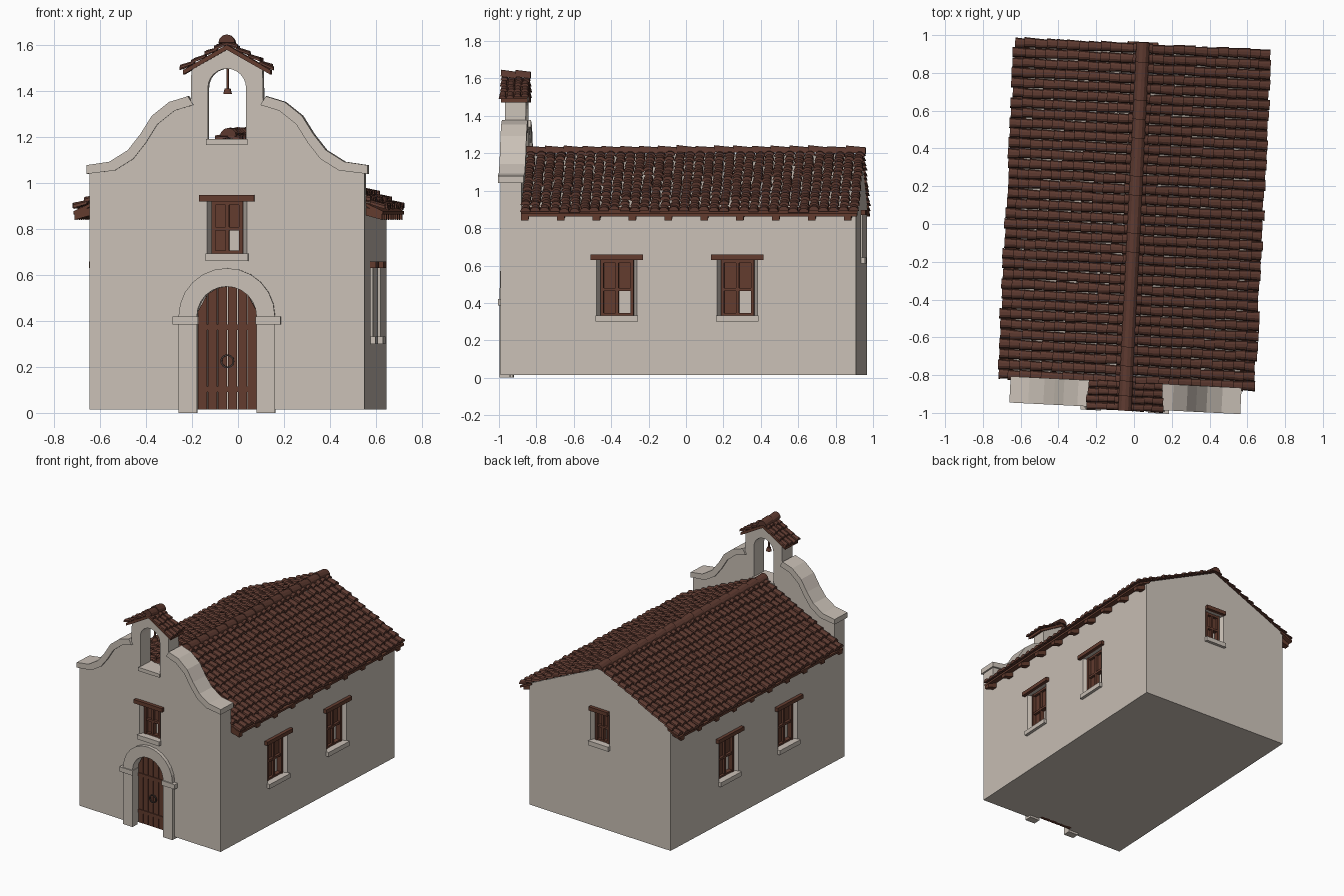
import bpy, bmesh, math, random
from mathutils import Matrix, Vector

random.seed(4)
if "Cube" in bpy.data.objects:
    bpy.data.objects.remove(bpy.data.objects["Cube"], do_unlink=True)

TURN = Matrix.Rotation(math.radians(-2.86), 4, 'Z')   # whole chapel sits slightly turned
IDENT = Matrix.Identity(4)
FRONT, INNER, BACK = -0.962, -0.85, 0.94
HALF, APEX, PITCH = 0.6, 1.195, 0.47


def material(name, rgb):
    m = bpy.data.materials.new(name)
    m.use_nodes = True
    m.diffuse_color = (*rgb, 1)
    m.node_tree.nodes["Principled BSDF"].inputs["Base Color"].default_value = (*rgb, 1)
    return m


PLASTER = material("plaster", (0.59, 0.53, 0.47))
TILE = material("roof tile", (0.105, 0.04, 0.028))
WOOD = material("wood", (0.125, 0.045, 0.028))
IRON = material("iron", (0.06, 0.04, 0.035))


def finish(name, bm, mat):
    bmesh.ops.recalc_face_normals(bm, faces=bm.faces)
    bm.transform(TURN)
    me = bpy.data.meshes.new(name)
    bm.to_mesh(me)
    bm.free()
    me.materials.append(mat)
    ob = bpy.data.objects.new(name, me)
    bpy.context.scene.collection.objects.link(ob)
    return ob


def loft(bm, a, b, M=IDENT):
    """Closed solid between two matching outlines."""
    va = [bm.verts.new(M @ Vector(p)) for p in a]
    vb = [bm.verts.new(M @ Vector(p)) for p in b]
    bm.faces.new(va)
    bm.faces.new(vb[::-1])
    n = len(va)
    for i in range(n):
        bm.faces.new((va[i], vb[i], vb[(i + 1) % n], va[(i + 1) % n]))


def prism(bm, outline, y0, y1, M=IDENT):
    loft(bm, [(x, y0, z) for x, z in outline], [(x, y1, z) for x, z in outline], M)


def box(bm, x0, x1, y0, y1, z0, z1, M=IDENT):
    prism(bm, [(x0, z0), (x1, z0), (x1, z1), (x0, z1)], y0, y1, M)


def arc(r, zc, n=12):
    return [(r * math.cos(math.pi * i / n), zc + r * math.sin(math.pi * i / n)) for i in range(n + 1)]


def mirrored(half):
    """Outline from its right half, running bottom to top."""
    return half + [(-x, z) for x, z in reversed(half) if x > 0]


def cut(ob, cutter):
    mod = ob.modifiers.new("openings", 'BOOLEAN')
    mod.operation, mod.object, mod.solver = 'DIFFERENCE', cutter, 'EXACT'
    dg = bpy.context.evaluated_depsgraph_get()
    me = bpy.data.meshes.new_from_object(ob.evaluated_get(dg))
    ob.modifiers.clear()
    ob.data = me
    bpy.data.objects.remove(cutter, do_unlink=True)


# Window places: matrix with the wall plane at y = 0, half width, sill, head, lintel half width
def place(x, y, angle):
    return Matrix.Translation((x, y, 0)) @ Matrix.Rotation(math.radians(angle), 4, 'Z')


windows = {"front": (place(0, FRONT, 0), 0.068, 0.69, 0.92, 0.12),
           "back": (place(0, BACK, 180), 0.06, 0.64, 0.87, 0.08)}
for side, label in ((1, "left"), (-1, "right")):
    for y, spot in ((-0.34, "front"), (0.305, "rear")):
        windows[f"{label}_{spot}"] = (place(side * HALF, y, side * 90), 0.088, 0.33, 0.63, 0.14)


def window_hole(bm, M, w, z0, z1):
    ring = lambda y, k: [(-k, y, z0), (k, y, z0), (k, y, z1), (-k, y, z1)]
    loft(bm, ring(-0.03, w + 0.03), ring(0.06, w), M)


# Facade with stepped curve, bell arch, door niche
shoulder = [(0.6, 1.07), (0.5, 1.085), (0.42, 1.135), (0.365, 1.205),
            (0.315, 1.285), (0.24, 1.345), (0.158, 1.37)]
facade = bmesh.new()
prism(facade, mirrored([(HALF, 0.015)] + [(x, z - 0.012) for x, z in shoulder]
                       + [(0.155, 1.5), (0, 1.59)]), FRONT, INNER)
facade = finish("facade", facade, PLASTER)
holes = bmesh.new()
prism(holes, [(-0.083, 1.17), (0.083, 1.17)] + arc(0.083, 1.415), -1.1, -0.7)
prism(holes, [(-0.13, -0.1), (0.13, -0.1)] + arc(0.13, 0.42), -1.1, -0.9)
window_hole(holes, *windows["front"][:4])
cut(facade, finish("facade_cutter", holes, PLASTER))

# Nave with gable
nave = bmesh.new()
prism(nave, mirrored([(HALF, 0.015), (HALF, APEX - PITCH * HALF), (0, APEX)]), INNER - 0.01, BACK)
nave = finish("nave_walls", nave, PLASTER)
holes = bmesh.new()
for key, spec in windows.items():
    if key != "front":
        window_hole(holes, *spec[:4])
cut(nave, finish("nave_cutter", holes, PLASTER))

# Moulding along the facade shoulders, bell arch sill
trim = bmesh.new()
for s in (1, -1):
    top = [(s * (x + 0.012), z + 0.008) for x, z in shoulder]
    low = [(s * (x - 0.012), z - 0.03) for x, z in shoulder]
    low[0] = (s * (HALF + 0.012), low[0][1])
    prism(trim, top + low[::-1], FRONT - 0.015, INNER + 0.012)
box(trim, -0.09, 0.09, FRONT - 0.015, INNER + 0.01, 1.165, 1.192)
finish("facade_moulding", trim, PLASTER)

# Door surround: posts, capitals, arch
surround = bmesh.new()
for s in (1, -1):
    box(surround, s * 0.13, s * 0.21, FRONT - 0.025, FRONT + 0.03, 0, 0.39)
    box(surround, s * 0.125, s * 0.235, FRONT - 0.033, FRONT + 0.03, 0.385, 0.42)
prism(surround, arc(0.21, 0.42) + arc(0.13, 0.42)[::-1], FRONT - 0.025, FRONT + 0.03)
finish("door_surround", surround, PLASTER)

# Planked door with cross rails and ring
door = bmesh.new()
planks = 6
step = 0.26 / planks
rise = lambda x: 0.42 + math.sqrt(max(0, 0.13 ** 2 - x * x))
for i in range(planks):
    a, b = -0.13 + i * step + 0.002, -0.13 + (i + 1) * step - 0.002
    prism(door, [(a, 0.015), (b, 0.015), (b, rise(b)), (a, rise(a))], -0.925, -0.895)
for z in (0.09, 0.36):
    box(door, -0.125, 0.125, -0.931, -0.92, z, z + 0.025)
finish("door", door, WOOD)
ring = bmesh.new()
outer = [(x, z) for x, z in arc(0.03, 0.225)] + [(-x, 0.45 - z) for x, z in arc(0.03, 0.225)[1:-1]]
for i, (x, z) in enumerate(outer):
    x2, z2 = outer[(i + 1) % len(outer)]
    inner = lambda px, pz: (px * 0.75, 0.225 + (pz - 0.225) * 0.75)
    prism(ring, [(x, z), (x2, z2), inner(x2, z2), inner(x, z)], -0.935, -0.925)
finish("door_ring", ring, IRON)

# Windows: wooden frame, bars, upper panels, lintel and plaster sill
for key, (M, w, z0, z1, lw) in windows.items():
    bm = bmesh.new()
    bar = 0.016
    for s in (1, -1):
        box(bm, s * (w - bar), s * w, 0.022, 0.058, z0, z1, M)
    box(bm, -bar / 2, bar / 2, 0.028, 0.058, z0, z1, M)
    for z in (z0, z0 + (z1 - z0) * 0.45, z1 - bar):
        box(bm, -w, w, 0.026, 0.058, z, z + bar, M)
    box(bm, -w, w, 0.045, 0.058, z0 + (z1 - z0) * 0.45, z1, M)
    box(bm, -w, -bar / 2, 0.045, 0.058, z0, z1, M)
    finish(key + "_window", bm, WOOD)
    bm = bmesh.new()
    box(bm, -lw, lw, -0.025, 0.03, z1, z1 + 0.028, M)
    finish(key + "_lintel", bm, WOOD)
    bm = bmesh.new()
    box(bm, -w - 0.025, w + 0.025, -0.022, 0.03, z0 - 0.03, z0 + 0.003, M)
    finish(key + "_sill", bm, PLASTER)


def tile_roof(name, half, apex, pitch, y0, y1, cols, rows):
    """Both slopes of overlapping barrel tiles plus a line of ridge caps."""
    bm = bmesh.new()
    gap, run = (y1 - y0) / cols, half / rows
    for s in (1, -1):
        for c in range(cols):
            for r in range(rows):
                yc = y0 + (c + 0.5) * gap + random.uniform(-0.003, 0.003)
                up = max(0, (r - 0.15) * run)
                down = (r + 1) * run + random.uniform(-0.007, 0.007)
                lift = random.uniform(0.007, 0.016)
                ends = []
                for x, rad, h in ((up, gap * 0.44, 0), (down, gap * 0.52, lift)):
                    base = apex - pitch * x + h
                    ends.append([(s * x, yc + p, base + q * 0.85) for p, q in arc(rad, 0, 5)])
                loft(bm, *ends)
    caps = max(2, round((y1 - y0) / 0.1))
    length = (y1 - y0) / caps
    for i in range(caps):
        a = y0 + i * length
        ends = [[(p, y, apex - 0.005 + k + q) for p, q in arc(0.036, 0, 6)]
                for y, k in ((a, random.uniform(0.008, 0.016)), (a + length * 1.05, 0.003))]
        loft(bm, *ends)
    finish(name, bm, TILE)


# Main roof, eave boards and rafter tails
tile_roof("main_roof_tiles", 0.682, APEX + 0.003, PITCH, -0.855, 0.957, 34, 12)
eaves = bmesh.new()
for s in (1, -1):
    line = [(s * x, APEX - PITCH * x + d) for x, d in ((0.58, 0), (0.675, 0), (0.675, -0.015), (0.58, -0.015))]
    prism(eaves, line, INNER, BACK + 0.01)
    for i in range(10):
        y = -0.83 + i * 0.192
        prism(eaves, [(s * 0.58, 0.9), (s * 0.67, 0.875), (s * 0.67, 0.84), (s * 0.58, 0.865)], y - 0.02, y + 0.02)
finish("eaves_and_rafters", eaves, WOOD)

# Bell gable roof and its boards
tile_roof("bell_roof_tiles", 0.2, 1.602, 0.58, -0.99, -0.835, 4, 4)
boards = bmesh.new()
for s in (1, -1):
    prism(boards, [(0, 1.602), (s * 0.19, 1.492), (s * 0.19, 1.472), (0, 1.58)], -0.98, -0.84)
finish("bell_roof_boards", boards, WOOD)

# Hanging bell
bell = bmesh.new()
box(bell, -0.005, 0.005, -0.911, -0.901, 1.4, 1.51)
bmesh.ops.create_cone(bell, cap_ends=True, segments=10, radius1=0.02, radius2=0.013, depth=0.025,
                      matrix=Matrix.Translation((0, -0.906, 1.4)))
finish("bell", bell, WOOD)
